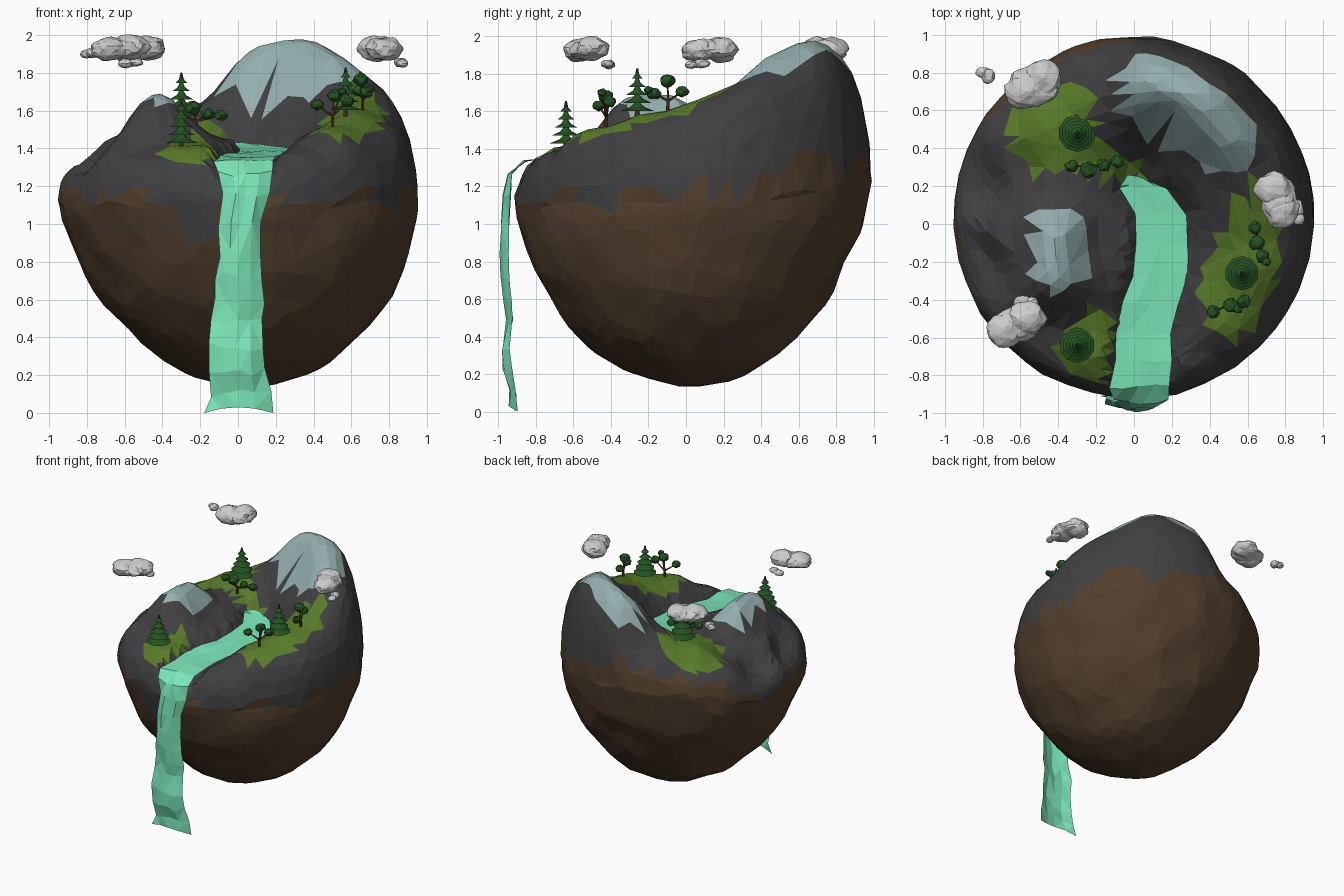
import bpy, bmesh, math, random
from mathutils import Vector, noise, Matrix

if "Cube" in bpy.data.objects:
    bpy.data.objects.remove(bpy.data.objects["Cube"])

random.seed(4)


def mat(name, rgb):
    m = bpy.data.materials.new(name)
    m.diffuse_color = (*rgb, 1)
    m.use_nodes = True
    m.node_tree.nodes["Principled BSDF"].inputs["Base Color"].default_value = m.diffuse_color
    return m


EARTH = mat("earth", (0.085, 0.05, 0.027))
ROCK = mat("rock", (0.052, 0.052, 0.055))
GRASS = mat("grass", (0.1, 0.2, 0.022))
SNOW = mat("snow", (0.3, 0.43, 0.43))
WATER = mat("water", (0.2, 0.8, 0.49))
LEAF = mat("leaf", (0.018, 0.085, 0.015))
BARK = mat("bark", (0.1, 0.04, 0.018))


def finish(bm, name, mats):
    me = bpy.data.meshes.new(name)
    bm.to_mesh(me)
    bm.free()
    for m in mats:
        me.materials.append(m)
    ob = bpy.data.objects.new(name, me)
    bpy.context.collection.objects.link(ob)
    return ob


# River and waterfall rows: centre x, half width, y, z
RIVER = [(.02, .08, .26, 1.43), (.04, .13, .2, 1.415), (.13, .14, .06, 1.40), (.155, .135, -.1, 1.39),
         (.13, .14, -.27, 1.38), (.095, .14, -.42, 1.37), (.065, .145, -.58, 1.36),
         (.05, .15, -.72, 1.355), (.04, .155, -.86, 1.335)]
FALL = [(.04, .14, -.945, 1.26), (.035, .12, -.965, 1.14), (.02, .11, -.975, 1.0), (.01, .105, -.975, .85),
        (0, .12, -.97, .72), (.0, .125, -.955, .6), (-.005, .135, -.945, .48), (-.01, .15, -.97, .35),
        (-.01, .15, -.96, .22), (.005, .16, -.935, .1), (.005, .185, -.93, .01)]

# Landscape heights: x, y, z
HILLS = [(.03, .2, 1.36), (.18, .05, 1.36), (.15, -.25, 1.34), (.1, -.55, 1.33), (.05, -.9, 1.36),
         (.3, .6, 2.03), (.13, .72, 2.01), (.5, .45, 1.93), (.42, .72, 2.01), (0, .72, 1.91), (-.17, .68, 1.64),
         (-.2, .85, 1.55), (.3, .28, 1.6), (.1, .42, 1.62), (.64, .25, 1.74), (.72, .5, 1.83), (.2, .9, 1.95),
         (.6, -.2, 1.6), (.5, -.5, 1.52), (.62, .06, 1.66), (.4, -.2, 1.5), (.82, -.1, 1.58), (.7, -.52, 1.5),
         (.4, -.78, 1.42), (.25, -.87, 1.38), (-.25, -.65, 1.42), (-.15, -.87, 1.38), (-.52, -.7, 1.38),
         (-.42, -.07, 1.74), (-.43, -.24, 1.71), (-.18, -.12, 1.46), (-.64, -.1, 1.46), (-.8, -.2, 1.28),
         (-.4, .17, 1.5), (-.8, .2, 1.28), (-.62, .3, 1.4), (-.45, .5, 1.55), (-.3, .46, 1.56),
         (-.15, .3, 1.48), (-.66, .58, 1.44), (-.5, .78, 1.43)]


def radius(x, y):
    return .952 + .033 * y / max(math.hypot(x, y), 1e-6)


def rim_z(y):
    return 1.12 + .15 * max(0, y) ** 2


def ground(x, y):
    """Height of the island top, with the river bed carved in."""
    sw = sz = 0
    for hx, hy, hz in HILLS:
        w = 1 / ((x - hx) ** 2 + (y - hy) ** 2 + .006) ** 2
        sw += w
        sz += w * hz
    h = sz / sw
    cx, hw, ry, wz = RIVER[0] if y > .26 else RIVER[-1]
    for a, b in zip(RIVER, RIVER[1:]):
        if b[2] <= y <= a[2]:
            t = (a[2] - y) / (a[2] - b[2])
            cx, hw, ry, wz = (p + (q - p) * t for p, q in zip(a, b))
    away = max(0, math.hypot(abs(x - cx), y - ry if y > .26 else 0) - hw + .03)
    h = min(h, wz - .06 + 1.5 * away)
    rho = min(1, math.hypot(x, y) / radius(x, y))
    rz = rim_z(y)
    return rz + (h - rz) * math.sqrt(1 - rho ** 12)


# Island body: a sphere reshaped to a bowl below and landscape above, then thinned to facets
bm = bmesh.new()
bmesh.ops.create_icosphere(bm, subdivisions=5, radius=1)
for v in bm.verts:
    x, y, z = v.co
    rho = min(1, math.hypot(x, y))
    r = radius(x, y)
    if z >= 0:
        p = Vector((x * r, y * r, ground(x * r, y * r)))
        p.z += .015 * noise.noise(p * 7)
    else:
        depth = (1 - rho ** 2) ** .65
        rz = rim_z(y)
        p = Vector((x * r + .07 * depth, y * r, rz - (rz - .13) * depth))
        p += .025 * noise.noise(p * 4) * Vector((x, y, z))
    v.co = p
peaks = [v for v in bm.verts if v.co.z > 1.45]
for _ in range(3):
    bmesh.ops.smooth_vert(bm, verts=peaks, factor=.5, use_axis_x=True, use_axis_y=True, use_axis_z=True)
island = finish(bm, "island", [EARTH, ROCK, GRASS, SNOW])
bpy.context.view_layer.objects.active = island
mod = island.modifiers.new("facets", "DECIMATE")
mod.ratio = .32
bpy.ops.object.modifier_apply(modifier=mod.name)

# Colour patches: centre x, y, half length, half width, angle, lowest z, material slot
PATCHES = [(.27, .57, .42, .23, -35, 1.68, 3), (-.41, -.12, .24, .16, 90, 1.56, 3), (-.43, .5, .25, .22, 70, 1.3, 2),
           (-.14, .31, .22, .08, -15, 1.3, 2), (.58, -.22, .41, .18, 75, 1.3, 2), (-.25, -.68, .25, .14, 75, 1.31, 2)]
for f in island.data.polygons:
    c = f.center
    n = noise.noise(c * 5)
    back = min(1, max(0, (c.y - .4) / .25))
    dip = .18 * math.exp(-((c.x + .22) / .13) ** 2) if c.y < -.6 else 0
    f.material_index = 0 if c.z < 1.14 + .27 * back - dip + .2 * n else 1
    for px, py, a, b, ang, low, slot in PATCHES:
        d = Matrix.Rotation(-math.radians(ang), 2) @ Vector((c.x - px, c.y - py))
        if c.z > low and f.normal.z > .1 and (d.x / a) ** 2 + (d.y / b) ** 2 < 1 + .15 * n:
            f.material_index = slot
            break

# Water: one ribbon running down the river bed and over the edge
bm = bmesh.new()
prev = None
for i, (cx, hw, y, z) in enumerate(RIVER + FALL):
    falling = i >= len(RIVER)
    last = z < .05
    shift = random.uniform(-.012, .012)
    row = []
    for k in range(5):
        u = k / 2 - 1
        p = Vector((cx + hw * u + shift + random.uniform(-.008, .008), y, z))
        if falling:
            p.y += .035 * u * u - .012 + random.uniform(-.01, .01)
            p.z += .03 * (1 - u * u) - .01 if last else random.uniform(-.025, .025)
        else:
            p.z += random.uniform(-.006, .006)
            p.y += random.uniform(-.015, .015) - (.05 * u * u if i == 0 else 0)
        row.append(bm.verts.new(p))
    if prev:
        for k in range(4):
            bm.faces.new((prev[k], row[k], row[k + 1], prev[k + 1]))
    prev = row
bmesh.ops.triangulate(bm, faces=bm.faces[:])
finish(bm, "river_and_waterfall", [WATER])


def cone(bm, a, b, r1, r2, sides, slot):
    """Tapered tube from a to b."""
    a, b = Vector(a), Vector(b)
    d = b - a
    m = Matrix.Translation((a + b) / 2) @ d.to_track_quat('Z', 'Y').to_matrix().to_4x4()
    old = set(bm.faces)
    bmesh.ops.create_cone(bm, cap_ends=True, segments=sides, radius1=r1, radius2=r2, depth=d.length, matrix=m)
    for f in set(bm.faces) - old:
        f.material_index = slot


def blob(bm, c, size, sub, rough, slot=0):
    """Lumpy faceted ball."""
    old = set(bm.faces)
    res = bmesh.ops.create_icosphere(bm, subdivisions=sub, radius=1)
    for v in res["verts"]:
        k = 1 + rough * noise.noise(v.co * 1.7 + Vector(c) * 13)
        v.co = Vector(c) + Vector(v.co[i] * size[i] * k for i in range(3))
    for f in set(bm.faces) - old:
        f.material_index = slot


# Pines: trunk with five stacked flared skirts
for n, (x, y, r) in enumerate([(-.3, -.64, .093), (-.3, .48, .1), (.57, -.26, .09)]):
    z = ground(x, y) - .015
    bm = bmesh.new()
    cone(bm, (x, y, z - .02), (x, y, z + .2), .014, .01, 6, 1)
    for k in range(5):
        s = r * (1 - .17 * k)
        b = z + .03 + .043 * k
        cone(bm, (x, y, b), (x, y, b + .022), s, s * .4, 10, 0)
        cone(bm, (x, y, b + .022), (x, y, b + .055), s * .4, .005, 10, 0)
    finish(bm, f"pine_{n + 1}", [LEAF, BARK])

# Leafy trees: short trunk, branches, one ball of leaves on each branch
TREES = [((.66, -.1), [(.65, -.1, .18, .042), (.64, -.02, .12, .034), (.68, -.17, .11, .036), (.7, -.2, .13, .024)]),
         ((.5, -.43), [(.51, -.43, .18, .04), (.42, -.465, .13, .034), (.58, -.41, .15, .036), (.55, -.45, .2, .025)]),
         ((-.22, .3), [(-.24, .285, .14, .045), (-.33, .305, .13, .034), (-.16, .31, .11, .034), (-.09, .33, .1, .034)])]
for n, ((x, y), balls) in enumerate(TREES):
    z = ground(x, y) - .015
    fork = (x, y + .005, z + .07)
    bm = bmesh.new()
    cone(bm, (x, y, z - .02), fork, .011, .008, 6, 1)
    for bx, by, h, r in balls:
        cone(bm, fork, (bx, by, z + h), .007, .004, 5, 1)
        blob(bm, (bx, by, z + h), (r, r, r * .85), 2, .3)
    finish(bm, f"leafy_tree_{n + 1}", [LEAF, BARK])

# Clouds: each a cluster of flattened lumps (x, y, z, rx, ry, rz)
CLOUDS = [[(-.57, .7, 1.925, .11, .095, .07), (-.48, .77, 1.93, .1, .095, .066), (-.53, .73, 1.925, .14, .1, .06),
           (-.77, .78, 1.905, .037, .042, .027), (-.8, .8, 1.9, .037, .03, .024)],
          [(-.68, -.56, 1.925, .1, .09, .063), (-.57, -.5, 1.935, .1, .09, .065), (-.62, -.53, 1.925, .12, .09, .055),
           (-.59, -.41, 1.85, .048, .034, .024), (-.54, -.42, 1.855, .037, .037, .022)],
          [(.74, .18, 1.93, .1, .095, .068), (.78, .07, 1.925, .09, .09, .063), (.76, .12, 1.93, .09, .12, .055),
           (.86, .08, 1.855, .037, .048, .026), (.87, .03, 1.85, .032, .037, .022)]]
for n, lumps in enumerate(CLOUDS):
    bm = bmesh.new()
    for x, y, z, a, b, c in lumps:
        blob(bm, (x, y, z), (a, b, c), 3 if a > .06 else 2, .2)
    finish(bm, f"cloud_{n + 1}", [])
